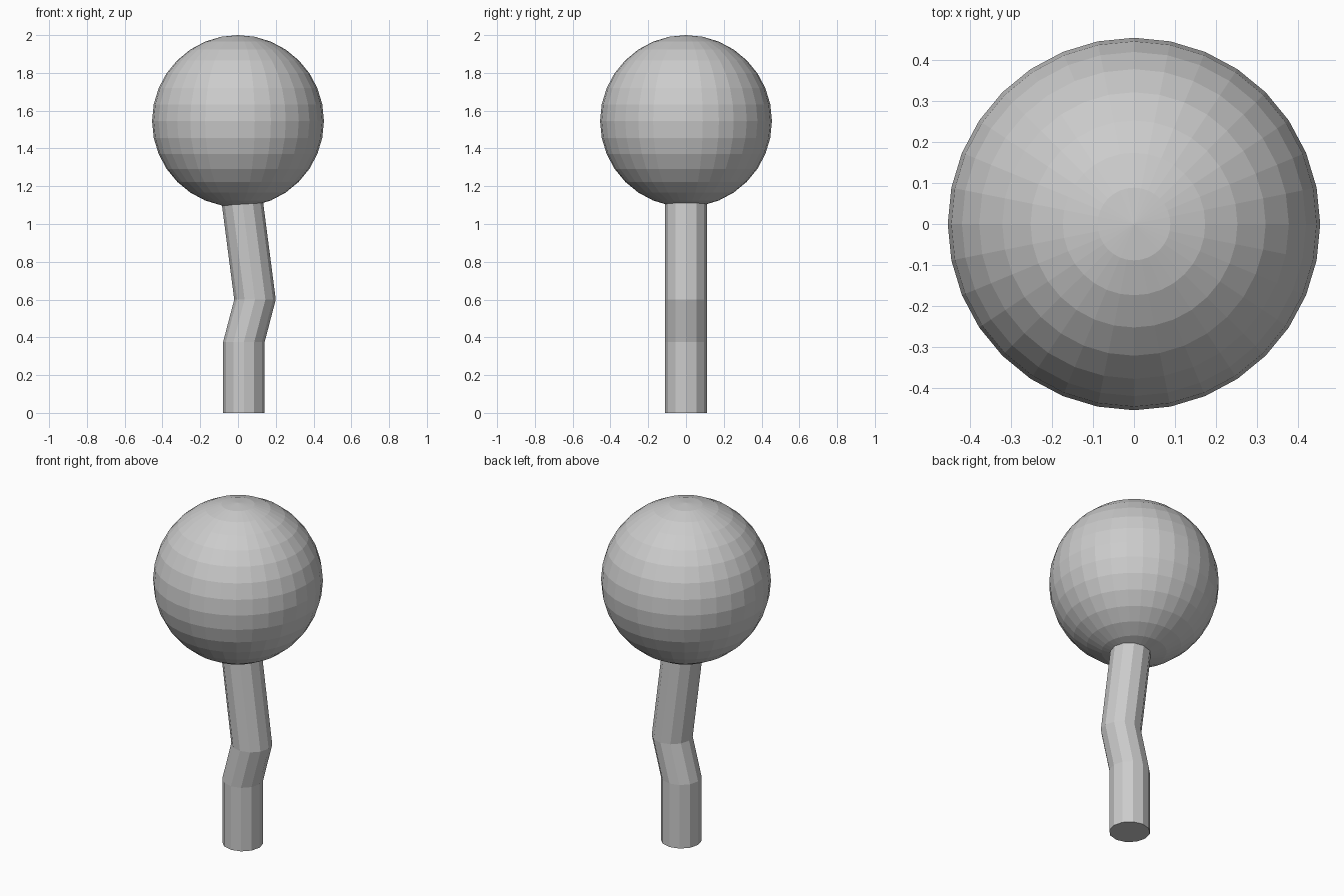
import bpy, bmesh
from math import cos, sin, tau

if "Cube" in bpy.data.objects:
    bpy.data.objects.remove(bpy.data.objects["Cube"])

SIDES, RADIUS = 12, 0.11

# round crown
bpy.ops.mesh.primitive_uv_sphere_add(segments=32, ring_count=16, radius=0.455,
                                     location=(0, 0, 1.545))
bpy.context.object.name = "crown"

# bent trunk: level rings (centre x, z) bridged upwards
path = [(0.031, 0), (0.031, 0.375), (0.09, 0.6), (0.012, 1.2)]
bm = bmesh.new()
rings = [[bm.verts.new((x + RADIUS * cos(tau * i / SIDES),
                        RADIUS * sin(tau * i / SIDES), z))
          for i in range(SIDES)] for x, z in path]
for low, high in zip(rings, rings[1:]):
    for i in range(SIDES):
        j = (i + 1) % SIDES
        bm.faces.new((low[i], low[j], high[j], high[i]))
bm.faces.new(rings[0][::-1])
bm.faces.new(rings[-1])
mesh = bpy.data.meshes.new("trunk")
bm.to_mesh(mesh)
bm.free()
bpy.context.collection.objects.link(bpy.data.objects.new("trunk", mesh))
